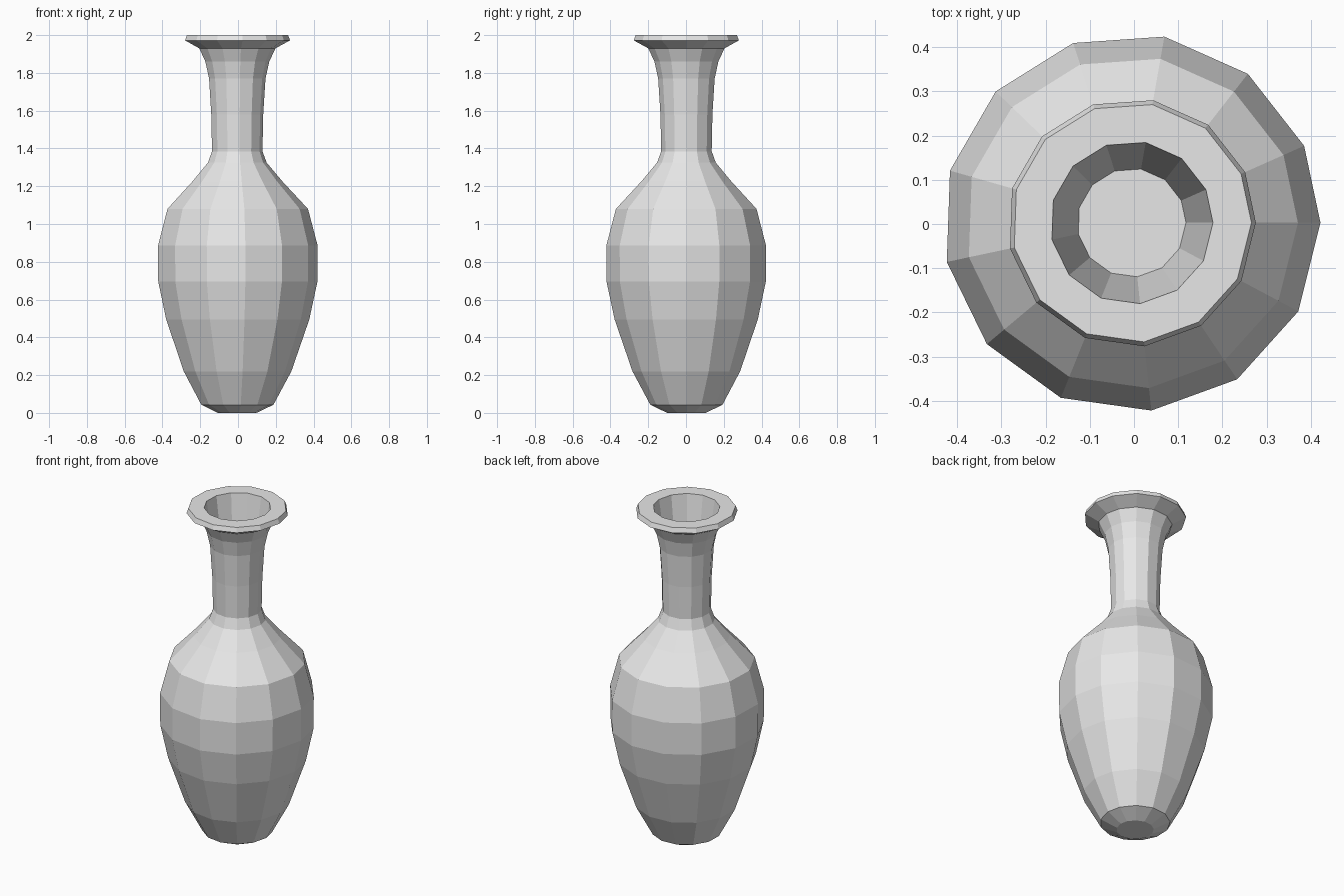
import bpy, bmesh, math

if "Cube" in bpy.data.objects:
    bpy.data.objects.remove(bpy.data.objects["Cube"])

SIDES, STEP = 13, math.radians(28)      # spun in 28 degree steps, closing on a narrower facet
CX, CY = -0.0055, 0.003                 # spin axis

# (radius, height): base, belly, shoulder, neck, lip, then down inside the mouth
PROFILE = [
    (0.103, 0.0), (0.193, 0.043), (0.288, 0.22), (0.383, 0.495),
    (0.426, 0.695), (0.427, 0.886), (0.376, 1.08), (0.241, 1.225),
    (0.157, 1.325), (0.135, 1.385), (0.139, 1.58), (0.151, 1.77),
    (0.171, 1.86), (0.204, 1.93), (0.281, 1.972), (0.271, 2.0),
    (0.184, 2.0), (0.123, 1.6),
]

clay = bpy.data.materials.new("grey_clay")
clay.diffuse_color = (0.8, 0.8, 0.8, 1)
clay.use_nodes = True
clay.node_tree.nodes["Principled BSDF"].inputs["Base Color"].default_value = clay.diffuse_color

# vase body: rings joined by flat quads, capped at the base and inside the mouth
bm = bmesh.new()
rings = [[bm.verts.new((CX + r * math.cos(-STEP * k), CY + r * math.sin(-STEP * k), z))
          for k in range(SIDES)] for r, z in PROFILE]
for low, high in zip(rings, rings[1:]):
    for k in range(SIDES):
        n = (k + 1) % SIDES
        bm.faces.new((low[k], low[n], high[n], high[k]))
bm.faces.new(rings[0])
bm.faces.new(rings[-1])
bmesh.ops.recalc_face_normals(bm, faces=bm.faces)

mesh = bpy.data.meshes.new("vase")
bm.to_mesh(mesh)
bm.free()
mesh.materials.append(clay)
bpy.context.collection.objects.link(bpy.data.objects.new("vase", mesh))
